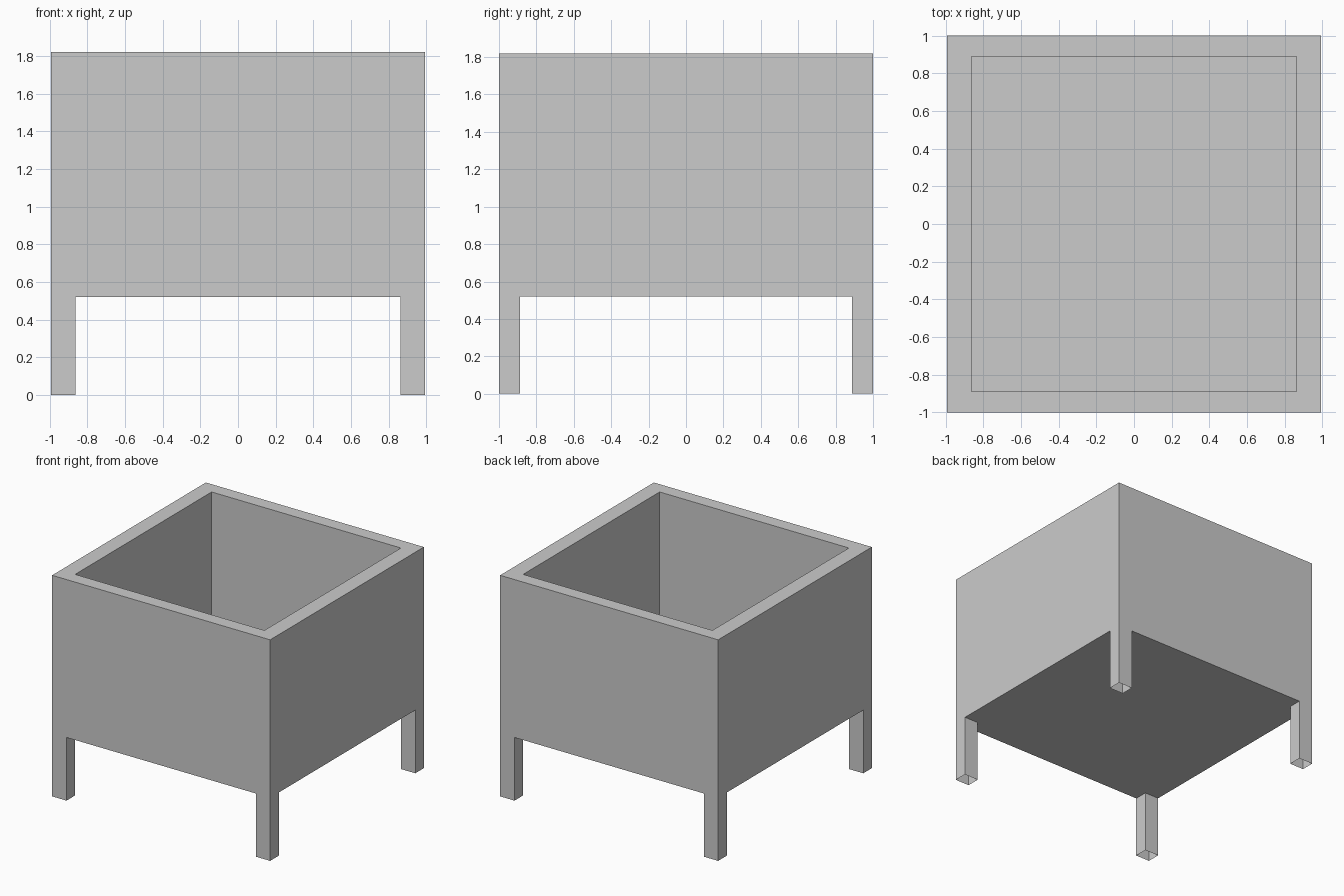
import bpy, bmesh

if "Cube" in bpy.data.objects:
    bpy.data.objects.remove(bpy.data.objects["Cube"])

HX, HY = 0.993, 1.0        # outer half sizes
IX, IY = 0.862, 0.888      # inner half sizes (walls and legs share them)
Z_BOTTOM, Z_FLOOR, Z_TOP = 0.52, 0.63, 1.82

bm = bmesh.new()


def extrude(edges, move=lambda v: None):
    """Extrude an edge loop, reposition the new verts, return the new edges."""
    geom = bmesh.ops.extrude_edge_only(bm, edges=edges)["geom"]
    verts = {g for g in geom if isinstance(g, bmesh.types.BMVert)}
    for v in verts:
        move(v)
    return [e for e in bm.edges if all(v in verts for v in e.verts)]


def set_z(z):
    def move(v):
        v.co.z = z
    return move


def to_inner(v):
    v.co.x *= IX / HX
    v.co.y *= IY / HY


# Underside: 3 x 3 grid whose corner cells become the legs
bmesh.ops.create_grid(bm, x_segments=3, y_segments=3, size=1)
for v in bm.verts:
    x, y = v.co.x, v.co.y
    v.co.x = (HX if abs(x) > 0.9 else IX) * (1 if x > 0 else -1)
    v.co.y = (HY if abs(y) > 0.9 else IY) * (1 if y > 0 else -1)
    v.co.z = Z_BOTTOM
corners = []
for f in bm.faces:
    c = f.calc_center_median()
    if abs(c.x) > 0.5 and abs(c.y) > 0.5:
        corners.append(f)
leg_loops = [list(f.edges) for f in corners]

# Outer walls, rim, inner walls and tub floor
loop = extrude([e for e in bm.edges if e.is_boundary], set_z(Z_TOP))
loop = extrude(loop, to_inner)
loop = extrude(loop, set_z(Z_FLOOR))
bmesh.ops.contextual_create(bm, geom=loop)

# Hollow legs, open at the bottom
bmesh.ops.delete(bm, geom=corners, context='FACES_ONLY')
for edges in leg_loops:
    extrude(edges, set_z(0))

bmesh.ops.recalc_face_normals(bm, faces=bm.faces[:])
mesh = bpy.data.meshes.new("planter_box")
bm.to_mesh(mesh)
bm.free()
bpy.context.collection.objects.link(bpy.data.objects.new("planter_box", mesh))
